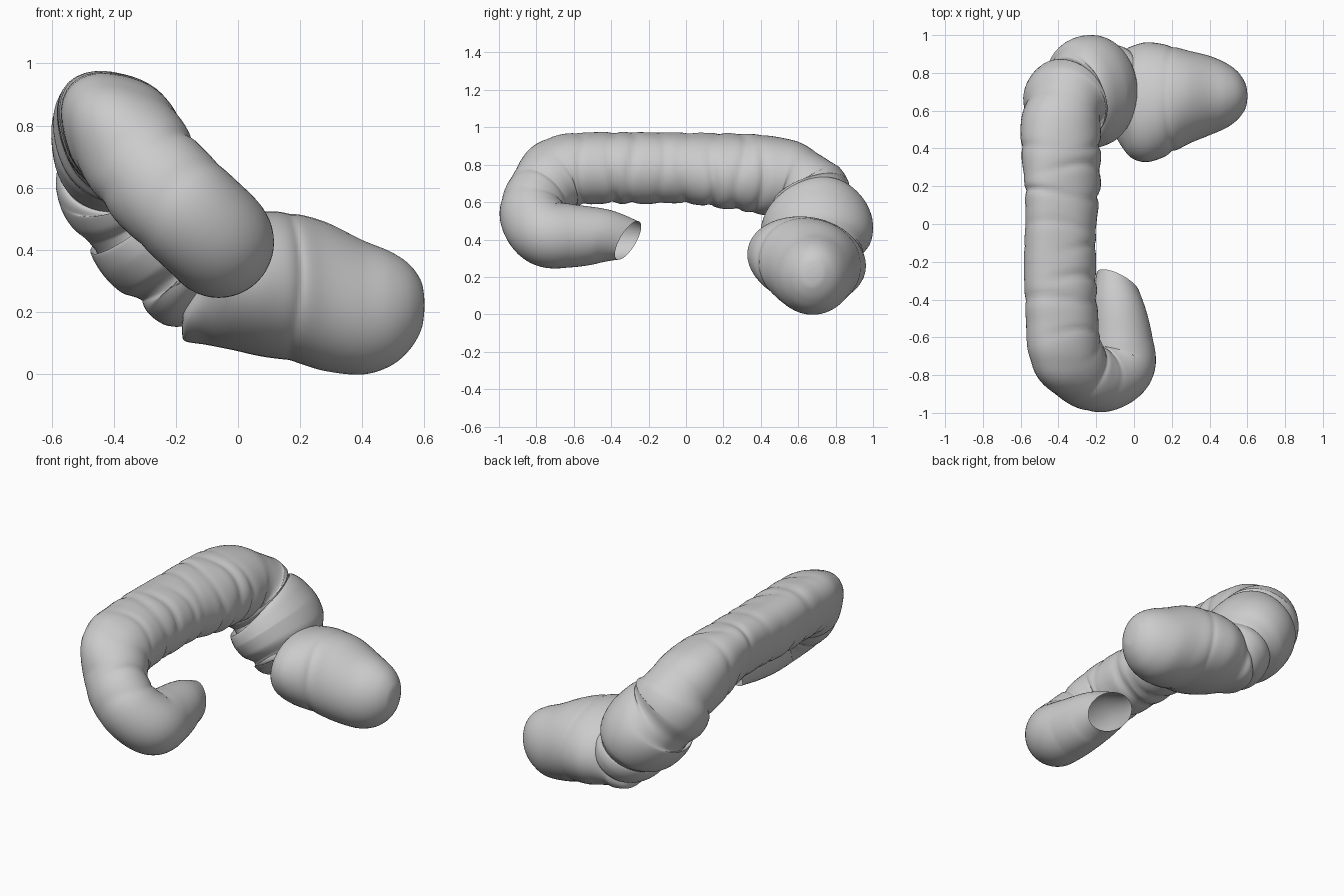
import bpy, bmesh, math, random
from mathutils import Vector

random.seed(4)
SIDES = 48


def spline(keys, steps):
    """Catmull-Rom through keys of (x, y, z, side radius, normal radius)."""
    k = [keys[0]] + keys + [keys[-1]]
    out = []
    for i in range(1, len(k) - 2):
        for s in range(steps):
            t = s / steps
            out.append([0.5 * (2 * b + (c - a) * t + (2 * a - 5 * b + 4 * c - d) * t * t
                               + (3 * b - a - 3 * c + d) * t ** 3)
                        for a, b, c, d in zip(*k[i - 1:i + 3])])
    return out + [list(keys[-1])]


def sweep(name, keys, up, folds, cap_start, slant=(0, 0, 0), ridge=0, axis=None, steps=12):
    """Elliptical tube along a path; fold = (distance, depth, width, phase)."""
    pts = spline(keys, steps)
    pos = [Vector(p[:3]) for p in pts]
    up = Vector(up).normalized()
    slant = Vector(slant)
    bm = bmesh.new()
    rings = []
    length = 0
    for i, p in enumerate(pts):
        if i:
            length += (pos[i] - pos[i - 1]).length
        tan = Vector(axis) if axis else (
            pos[min(i + 1, len(pos) - 1)] - pos[max(i - 1, 0)]).normalized()
        side = up.cross(tan).normalized()
        nor = tan.cross(side)
        fade = max(0, 1 - i / (2 * steps))
        crest = ridge * min(1, max(0, (p[2] - 0.67) / 0.09))
        ring = []
        for j in range(SIDES):
            a = 2 * math.pi * j / SIDES
            f = 1.0 + crest * max(0, math.cos(a)) ** 5
            for at, depth, width, phase in folds:
                d = (length - at - 0.02 * math.sin(2 * a + phase)) / width
                weight = 0.6 - 0.3 * math.cos(a) + 0.3 * math.sin(2 * a + phase)
                f += depth * weight * (0.4 * math.exp(-(d / 2.5) ** 2) - math.exp(-abs(d) ** 1.3))
            off = side * (p[3] * f * math.cos(a)) + nor * (p[4] * f * math.sin(a))
            ring.append(bm.verts.new(pos[i] + off + tan * (slant.dot(off) * fade)))
        rings.append(ring)
    for r0, r1 in zip(rings, rings[1:]):
        for j in range(SIDES):
            n = (j + 1) % SIDES
            bm.faces.new((r0[j], r0[n], r1[n], r1[j]))
    if cap_start:
        bm.faces.new(rings[0][::-1])
    bm.faces.new(rings[-1])
    bmesh.ops.recalc_face_normals(bm, faces=bm.faces)
    for f in bm.faces:
        f.smooth = True
    me = bpy.data.meshes.new(name)
    bm.to_mesh(me)
    bm.free()
    ob = bpy.data.objects.new(name, me)
    bpy.context.collection.objects.link(ob)
    return ob


# long arched tube, open at the front end, lying in a tilted plane
tube = [
    (-0.085, -0.31, 0.395, 0.115, 0.105),
    (-0.08, -0.44, 0.415, 0.145, 0.145),
    (-0.07, -0.62, 0.42, 0.17, 0.17),
    (-0.07, -0.75, 0.435, 0.18, 0.18),
    (-0.17, -0.82, 0.53, 0.175, 0.18),
    (-0.28, -0.785, 0.64, 0.175, 0.18),
    (-0.355, -0.67, 0.75, 0.19, 0.18),
    (-0.375, -0.48, 0.775, 0.185, 0.18),
    (-0.385, -0.22, 0.775, 0.185, 0.18),
    (-0.38, 0.0, 0.775, 0.185, 0.175),
    (-0.37, 0.2, 0.76, 0.20, 0.18),
    (-0.38, 0.38, 0.745, 0.205, 0.20),
    (-0.385, 0.53, 0.72, 0.205, 0.21),
    (-0.375, 0.60, 0.69, 0.19, 0.205),
    (-0.365, 0.64, 0.65, 0.225, 0.23),
    (-0.345, 0.66, 0.61, 0.23, 0.235),
    (-0.315, 0.68, 0.57, 0.215, 0.22),
    (-0.285, 0.69, 0.54, 0.275, 0.24),
    (-0.235, 0.70, 0.47, 0.30, 0.25),
    (-0.18, 0.70, 0.40, 0.285, 0.235),
    (-0.145, 0.70, 0.35, 0.24, 0.20),
    (-0.125, 0.70, 0.32, 0.25, 0.205),
    (-0.09, 0.69, 0.28, 0.22, 0.18),
    (-0.06, 0.68, 0.25, 0.10, 0.10),
]
creases = [(0.66 + 0.135 * i + random.uniform(-0.03, 0.03), random.uniform(0.06, 0.15),
            random.uniform(0.02, 0.034), random.uniform(0, 6)) for i in range(11)]
sweep("arched_tube", tube, (1, 0, 1), creases, False, slant=(0.45, 0, -0.3), ridge=0.24)

# wide rounded pouch at the rear end
pouch = [
    (-0.18, 0.70, 0.16, 0.03, 0.03),
    (-0.17, 0.70, 0.17, 0.13, 0.06),
    (-0.11, 0.69, 0.22, 0.21, 0.12),
    (-0.06, 0.66, 0.265, 0.26, 0.175),
    (-0.01, 0.645, 0.29, 0.30, 0.21),
    (0.07, 0.645, 0.29, 0.32, 0.228),
    (0.17, 0.655, 0.28, 0.295, 0.235),
    (0.28, 0.67, 0.25, 0.25, 0.24),
    (0.40, 0.68, 0.215, 0.21, 0.217),
    (0.49, 0.68, 0.21, 0.17, 0.185),
    (0.55, 0.68, 0.215, 0.125, 0.14),
    (0.587, 0.678, 0.22, 0.072, 0.085),
    (0.598, 0.678, 0.222, 0.033, 0.038),
    (0.60, 0.678, 0.222, 0.003, 0.003),
]
sweep("rounded_pouch", pouch, (0, 0.2, 1),
      [(0.42, 0.05, 0.025, 1.5)], True, axis=(1, 0, 0))
